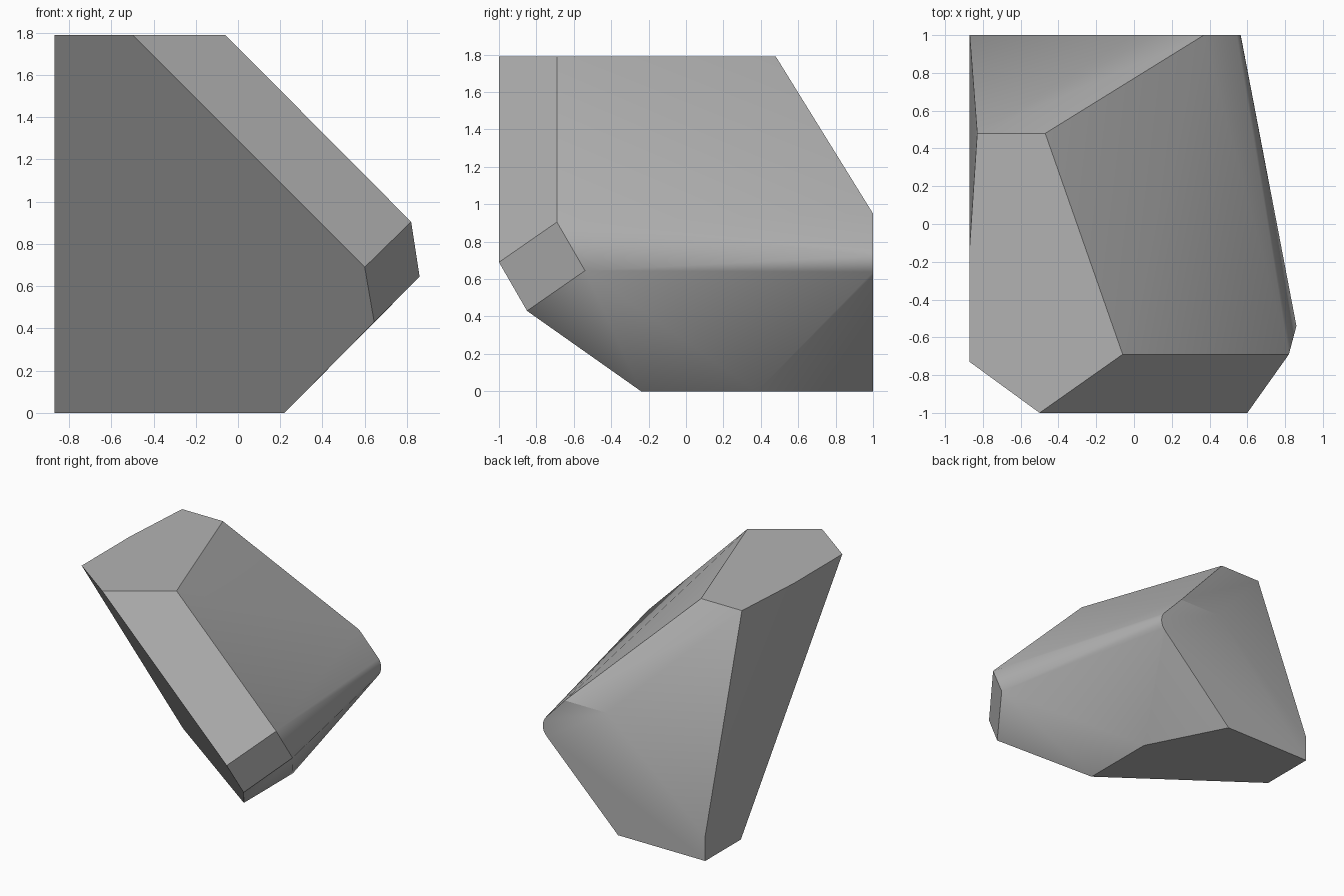
import bpy
import bmesh
import math

default_cube = bpy.data.objects.get("Cube")
if default_cube:
    bpy.data.objects.remove(default_cube, do_unlink=True)

HEIGHT = 1.79
BACK = 1.0
SIDE = -0.87

# Flat top outline (x, y)
top_outline = [(-0.5, -1), (-0.06, -0.69), (-0.47, 0.48),
               (-0.83, 0.48), (SIDE, -0.12), (SIDE, -0.73)]

# Flat underside outline (x, y)
base_outline = [(0.22, -0.24), (0.22, 0.38), (-0.1, BACK),
                (SIDE, BACK), (SIDE, 0.55)]

# Four corners of the cut-off front tip
tip_corners = [(0.6, -1, 0.69), (0.82, -0.69, 0.905),
               (0.86, -0.54, 0.645), (0.645, -0.85, 0.43)]

# Upper corners of the upright back face (x, z)
back_outline = [(SIDE, 0.2), (0, 0.95), (0.37, 0.95)]


def rounded_corner(centre_x, centre_z, radius, start, end, steps):
    """Points along an arc in the back face."""
    points = []
    for i in range(steps + 1):
        angle = math.radians(start + (end - start) * i / steps)
        points.append((centre_x + radius * math.cos(angle),
                       centre_z + radius * math.sin(angle)))
    return points


# Worn, rounded side corner that fades towards the tip
back_outline += rounded_corner(0.455, 0.7, 0.11, 48, -46, 8)

corners = [(x, y, HEIGHT) for x, y in top_outline]
corners += [(x, y, 0) for x, y in base_outline]
corners += [(x, BACK, z) for x, z in back_outline]
corners += tip_corners

# Wrap the corners in one solid and merge the coplanar triangles
bm = bmesh.new()
for corner in corners:
    bm.verts.new(corner)
bmesh.ops.convex_hull(bm, input=list(bm.verts))
loose = [v for v in bm.verts if not v.link_faces]
bmesh.ops.delete(bm, geom=loose, context='VERTS')
bmesh.ops.dissolve_limit(bm, angle_limit=math.radians(1.5),
                         verts=list(bm.verts), edges=list(bm.edges))
bmesh.ops.recalc_face_normals(bm, faces=list(bm.faces))
mesh = bpy.data.meshes.new("rock")
bm.to_mesh(mesh)
bm.free()

rock = bpy.data.objects.new("rock", mesh)
bpy.context.collection.objects.link(rock)

# Plain grey stone
stone = bpy.data.materials.new("stone_grey")
stone.use_nodes = True
stone_colour = (0.45, 0.45, 0.45, 1)
stone.diffuse_color = stone_colour
shader = next(n for n in stone.node_tree.nodes if n.type == 'BSDF_PRINCIPLED')
shader.inputs["Base Color"].default_value = stone_colour
mesh.materials.append(stone)

# Soft shading across shallow creases, crisp main edges
bpy.ops.object.select_all(action='DESELECT')
rock.select_set(True)
bpy.context.view_layer.objects.active = rock
bpy.ops.object.shade_smooth_by_angle(angle=math.radians(30))
